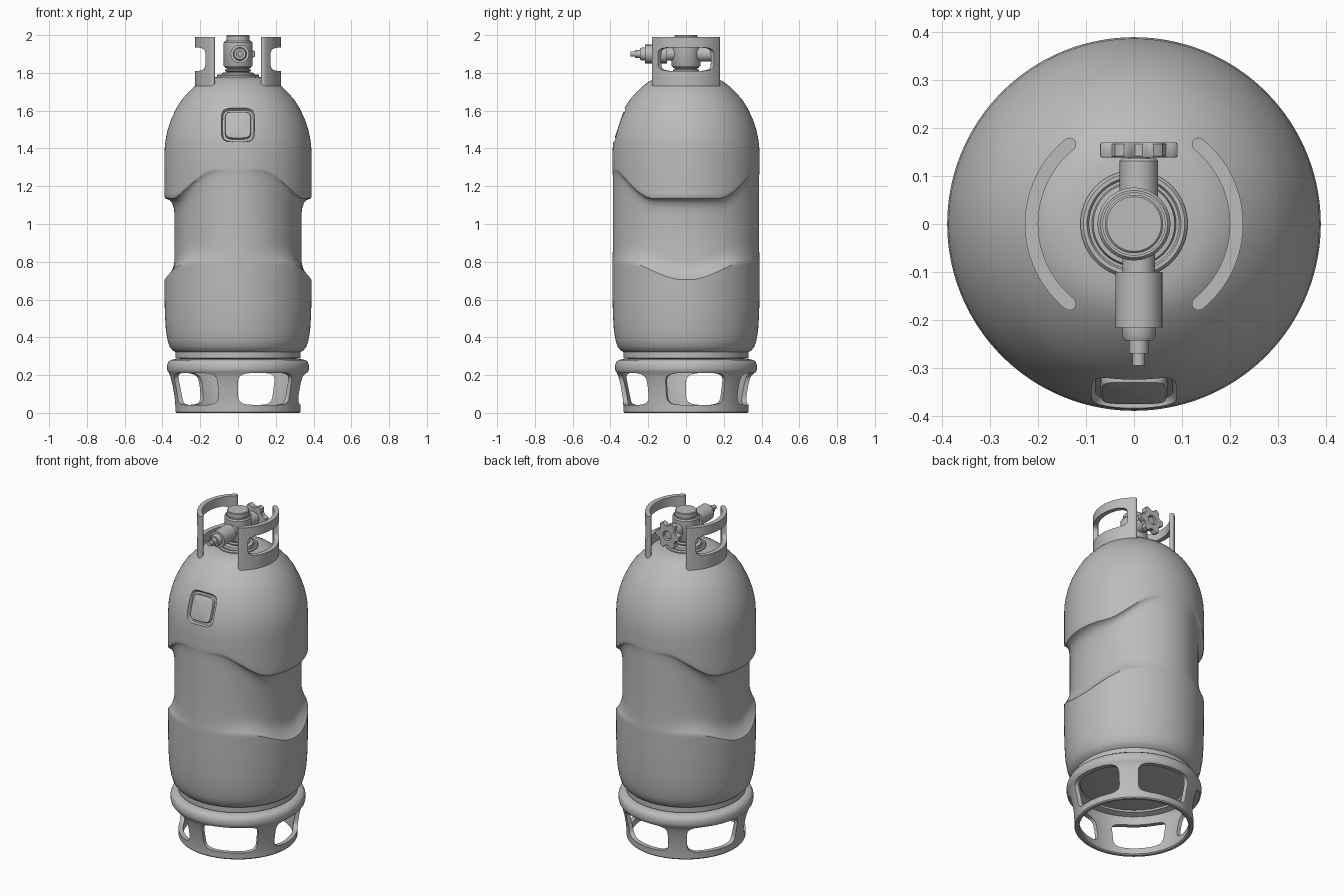
import bpy, bmesh, math
from mathutils import Matrix, Vector

if "Cube" in bpy.data.objects:
    bpy.data.objects.remove(bpy.data.objects["Cube"])

GREY = bpy.data.materials.new("satin_grey")
GREY.diffuse_color = (0.5, 0.5, 0.5, 1)
GREY.use_nodes = True
GREY.node_tree.nodes["Principled BSDF"].inputs["Base Color"].default_value = GREY.diffuse_color


def finish(name, bm, mat=None):
    bmesh.ops.recalc_face_normals(bm, faces=bm.faces)
    if mat:
        bm.transform(mat)
    me = bpy.data.meshes.new(name)
    bm.to_mesh(me)
    bm.free()
    ob = bpy.data.objects.new(name, me)
    bpy.context.collection.objects.link(ob)
    me.materials.append(GREY)
    return ob


def lathe(name, profile, n=64, mat=None, closed=False):
    """Revolve (r, z) points; profile may be a function of the angle."""
    bm = bmesh.new()
    cols = []
    for i in range(n):
        t = 2 * math.pi * i / n
        pts = profile(t) if callable(profile) else profile
        cols.append([bm.verts.new((r * math.cos(t), r * math.sin(t), z)) for r, z in pts])
    m = len(cols[0])
    for i in range(n):
        a, b = cols[i], cols[(i + 1) % n]
        for j in range(m if closed else m - 1):
            k = (j + 1) % m
            bm.faces.new((a[j], b[j], b[k], a[k]))
    if not closed:
        bm.faces.new([c[0] for c in cols])
        bm.faces.new([c[-1] for c in cols])
    return finish(name, bm, mat)


def rounded(hw, hh, n=48, p=5.0):
    """Rounded rectangle outline."""
    out = []
    for i in range(n):
        t = 2 * math.pi * (i + 0.5) / n
        c, s = math.cos(t), math.sin(t)
        out.append((hw * math.copysign(abs(c) ** (2 / p), c),
                    hh * math.copysign(abs(s) ** (2 / p), s)))
    return out


def loft(name, rings, mat=None):
    """Join rings of points and close both ends with fans."""
    bm = bmesh.new()
    vs = [[bm.verts.new(p) for p in ring] for ring in rings]
    n = len(vs[0])
    for a, b in zip(vs, vs[1:]):
        for i in range(n):
            bm.faces.new((a[i], a[(i + 1) % n], b[(i + 1) % n], b[i]))
    for ring in (vs[0], vs[-1]):
        c = bm.verts.new(sum((v.co for v in ring), Vector()) / n)
        for i in range(n):
            bm.faces.new((ring[i], ring[(i + 1) % n], c))
    return finish(name, bm, mat)


def window_cutter(mid, half, z0, z1, r0, r1):
    """Radial rounded window wedge, angles in degrees."""
    rings = []
    for r in (r0, r1):
        rings.append([(r * math.cos(math.radians(mid + a)), r * math.sin(math.radians(mid + a)),
                       (z0 + z1) / 2 + z) for a, z in rounded(half, (z1 - z0) / 2)])
    return loft("window_cutter", rings)


def cut(ob, cutter):
    cutter.hide_render = True
    m = ob.modifiers.new("cut", 'BOOLEAN')
    m.operation, m.solver, m.object = 'DIFFERENCE', 'EXACT', cutter
    bpy.context.view_layer.objects.active = ob
    bpy.ops.object.modifier_apply(modifier=m.name)
    bpy.data.objects.remove(cutter)


def smooth(x, a, b):
    x = min(1, max(0, (x - a) / (b - a)))
    return x * x * (3 - 2 * x)


# Tank: round shells above and below a narrower oval waist with wavy edges
def tank_profile(t):
    side = math.degrees(math.atan2(abs(math.sin(t)), abs(math.cos(t))))  # 0 side, 90 front
    ri = 0.336 * 0.387 / math.hypot(0.387 * math.cos(t), 0.336 * math.sin(t))
    d = 0.39 - ri
    zl = 0.705 + 0.095 * smooth(side, 2, 52)
    zu = 1.14 + 0.15 * smooth(side, 26, 74)
    return [(0.2, 0.275), (0.3, 0.285), (0.332, 0.29), (0.332, 0.322), (0.345, 0.33), (0.362, 0.35),
            (0.373, 0.385), (0.382, 0.44), (0.387, 0.52), (0.389, 0.61), (0.39, zl - 0.02),
            (0.39, zl), (ri + 0.85 * d, zl + 0.008), (ri + 0.6 * d, zl + 0.022),
            (ri + 0.3 * d, zl + 0.045), (ri + 0.1 * d, zl + 0.07), (ri, zl + 0.1),
            (ri, zu - 0.09), (ri + 0.07 * d, zu - 0.055), (ri + 0.25 * d, zu - 0.028),
            (ri + 0.55 * d, zu - 0.012), (ri + 0.9 * d, zu - 0.005), (0.39, zu + 0.004),
            (0.39, zu + 0.02), (0.39, 1.36), (0.387, 1.42), (0.381, 1.46), (0.372, 1.5),
            (0.354, 1.555), (0.325, 1.615), (0.3, 1.655), (0.27, 1.69), (0.235, 1.725),
            (0.2, 1.752), (0.17, 1.768), (0.14, 1.776), (0.1, 1.78)]


tank = lathe("tank_body", tank_profile, 160)

# Badge on the front shoulder: recess, raised plate and rim on a tilted plane
tilt = math.atan2(0.063, 0.19)
badge = Matrix.Translation((0, -0.354, 1.525)) @ Matrix.Rotation(math.pi / 2 - tilt, 4, 'X')


def slab(name, hw, hh, levels):
    rings = [[(x * s, y * s, z) for x, y in rounded(hw, hh)] for s, z in levels]
    return loft(name, rings, badge)


cut(tank, slab("badge_cutter", 0.092, 0.098, [(0.88, -0.018), (0.96, -0.006), (1.0, 0.06)]))
slab("badge_plate", 0.07, 0.075, [(1.0, -0.03), (1.0, -0.007), (0.96, -0.001), (0.88, 0.001)])

# Foot ring with five rounded windows
foot = lathe("foot_ring", [
    (0.312, 0), (0.326, 0), (0.331, 0.006), (0.331, 0.03), (0.335, 0.08), (0.345, 0.14), (0.357, 0.19),
    (0.366, 0.212), (0.373, 0.22), (0.376, 0.235), (0.375, 0.255), (0.369, 0.27), (0.357, 0.28),
    (0.335, 0.284), (0.3, 0.284), (0.3, 0.272), (0.335, 0.262), (0.343, 0.24), (0.336, 0.2),
    (0.322, 0.14), (0.31, 0.08), (0.304, 0.03), (0.304, 0.006)], 120, closed=True)
for k in range(5):
    cut(foot, window_cutter(-63 + 72 * k, 27, 0.042, 0.212, 0.2, 0.5))

# Two curved guard handles, each with a window
for name, mid in (("right_guard_handle", 0), ("left_guard_handle", 180)):
    ro, ri, half = 0.228, 0.2, 51
    rm, rr = (ro + ri) / 2, (ro - ri) / 2
    line = []
    for i in range(33):
        a = math.radians(mid - half + 2 * half * i / 32)
        line.append((ro * math.cos(a), ro * math.sin(a)))
    for sign in (1, -1):
        end = math.radians(mid + sign * half)
        cx, cy = rm * math.cos(end), rm * math.sin(end)
        for i in range(1, 8):
            a = end + math.pi * i / 8 + (0 if sign > 0 else math.pi)
            line.append((cx + rr * math.cos(a), cy + rr * math.sin(a)))
        if sign > 0:
            for i in range(33):
                a = math.radians(mid + half - 2 * half * i / 32)
                line.append((ri * math.cos(a), ri * math.sin(a)))
    bm = bmesh.new()
    low = [bm.verts.new((x, y, 1.72)) for x, y in line]
    top = [bm.verts.new((x, y, 1.99)) for x, y in line]
    n = len(line)
    for i in range(n):
        j = (i + 1) % n
        bm.faces.new((low[i], low[j], top[j], top[i]))
    bm.faces.new(low)
    bm.faces.new(top)
    handle = finish(name, bm)
    cut(handle, window_cutter(mid, 41, 1.81, 1.935, 0.15, 0.3))

# Valve neck, threads and upright body
lathe("valve_neck", [(0.112, 1.76), (0.112, 1.785), (0.106, 1.792), (0.098, 1.792), (0.094, 1.786),
                     (0.088, 1.786), (0.085, 1.8), (0.06, 1.803)])
lathe("valve_thread", [(0.06, 1.79), (0.06, 1.805), (0.07, 1.81), (0.07, 1.816), (0.058, 1.82),
                       (0.058, 1.824), (0.07, 1.828), (0.07, 1.833), (0.058, 1.84)])
lathe("valve_body", [(0.06, 1.825), (0.072, 1.832), (0.076, 1.838), (0.076, 1.96), (0.07, 1.968),
                     (0.066, 1.968), (0.066, 1.972), (0.061, 1.972), (0.061, 1.996), (0.057, 2.0)])

# Stepped outlet to the front, stem to the back
front = Matrix.Translation((0.01, 0, 1.9)) @ Matrix.Rotation(math.pi / 2, 4, 'X')
back = Matrix.Translation((0.01, 0, 1.9)) @ Matrix.Rotation(-math.pi / 2, 4, 'X')
lathe("valve_outlet", [(0.034, 0.02), (0.034, 0.1), (0.049, 0.1), (0.049, 0.216), (0.035, 0.216),
                       (0.035, 0.232), (0.03, 0.243), (0.02, 0.243), (0.02, 0.27), (0.013, 0.27),
                       (0.013, 0.295)], 40, front)
lathe("valve_stem", [(0.04, 0.02), (0.04, 0.132), (0.036, 0.137), (0.022, 0.137), (0.022, 0.16)], 40, back)


# Six-lobed hand wheel
def wheel_profile(t):
    r = 0.071 + 0.01 * max(-1, min(1, 1.6 * math.cos(6 * t)))
    return [(0.028, 0.139), (r - 0.003, 0.139), (r, 0.142), (r, 0.167), (r - 0.003, 0.17), (0.028, 0.17)]


lathe("hand_wheel", wheel_profile, 96, back, closed=True)

# Smooth shading with crisp edges
bpy.ops.object.select_all(action='DESELECT')
for ob in bpy.context.scene.objects:
    ob.select_set(True)
    bpy.context.view_layer.objects.active = ob
bpy.ops.object.shade_smooth_by_angle(angle=math.radians(35))
